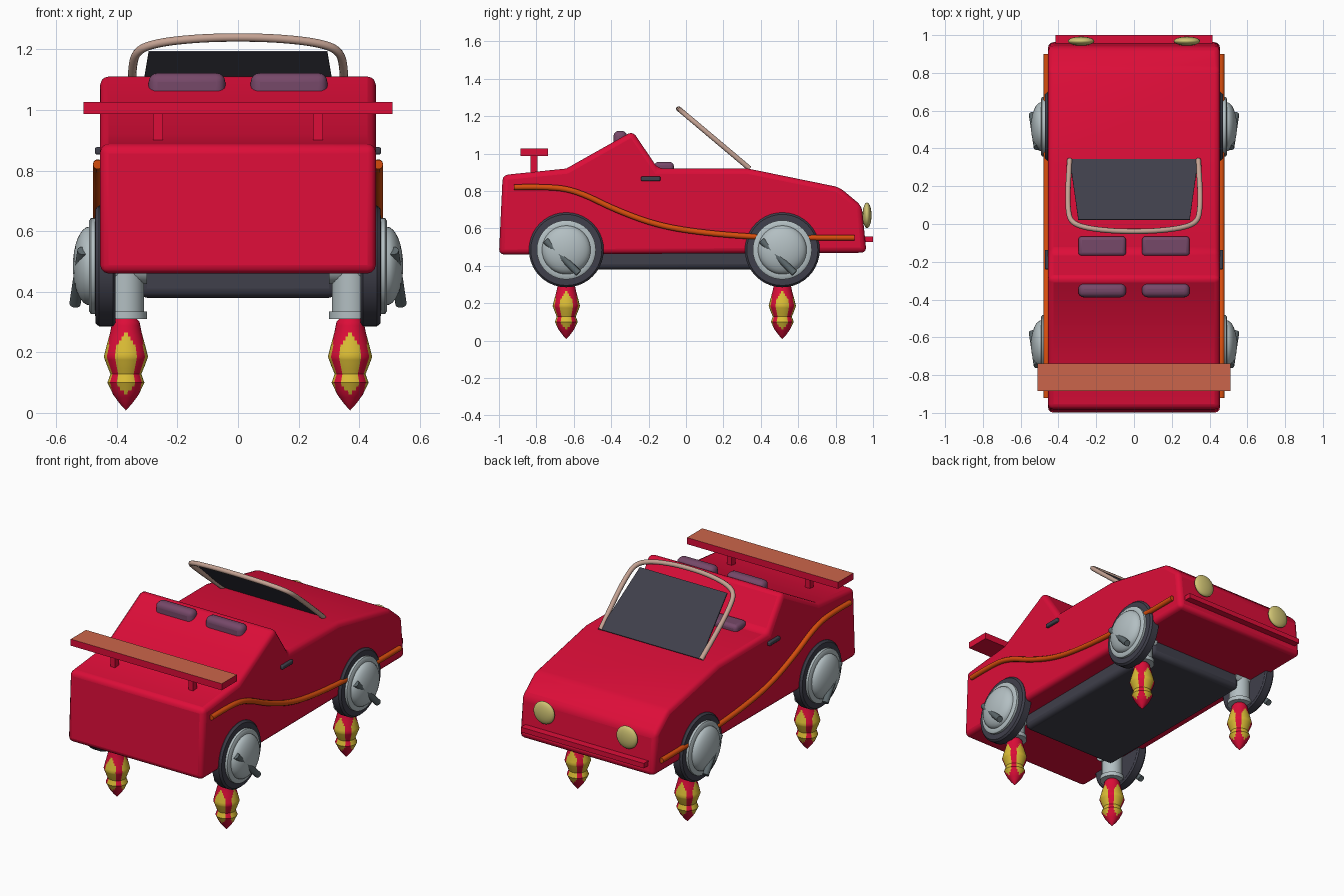
import bpy, bmesh, math
from mathutils import Vector, Matrix

cube = bpy.data.objects.get("Cube")
if cube:
    bpy.data.objects.remove(cube, do_unlink=True)


def material(name, r, g, b):
    m = bpy.data.materials.new(name)
    m.use_nodes = True
    m.diffuse_color = (r, g, b, 1)
    m.node_tree.nodes["Principled BSDF"].inputs["Base Color"].default_value = (r, g, b, 1)
    return m


red = material("red paint", .72, .004, .04)
orange = material("orange trim", .68, .075, .004)
copper = material("copper spoiler top", .6, .13, .07)
pink = material("pinkish frame", .55, .36, .29)
purple = material("purple seat", .18, .065, .14)
silver = material("silver", .45, .52, .54)
steel = material("dark steel", .11, .14, .15)
dark = material("charcoal", .05, .05, .07)
cream = material("pale lamp", .62, .54, .17)
yellow = material("flame yellow", .7, .5, .035)


def finish(name, bm, *mats, bevel=0, segments=3, angle=35):
    """Turn a bmesh into a shaded object, optionally with rounded edges."""
    bmesh.ops.remove_doubles(bm, verts=bm.verts, dist=1e-5)
    bmesh.ops.recalc_face_normals(bm, faces=bm.faces)
    mesh = bpy.data.meshes.new(name)
    bm.to_mesh(mesh)
    bm.free()
    ob = bpy.data.objects.new(name, mesh)
    bpy.context.collection.objects.link(ob)
    for m in mats:
        mesh.materials.append(m)
    if bevel:
        mod = ob.modifiers.new("rounded", "BEVEL")
        mod.width, mod.segments = bevel, segments
        mod.limit_method = "ANGLE"
        mod.angle_limit = math.radians(25)
    bpy.ops.object.select_all(action="DESELECT")
    ob.select_set(True)
    bpy.context.view_layer.objects.active = ob
    bpy.ops.object.shade_smooth_by_angle(angle=math.radians(angle))
    return ob


def box(name, x, y, z, *mats, bevel=0, segments=3):
    """Box from (low, high) ranges."""
    bm = bmesh.new()
    bmesh.ops.create_cube(bm, size=1)
    for v in bm.verts:
        v.co = [(r[0] + r[1]) / 2 + c * (r[1] - r[0]) for r, c in zip((x, y, z), v.co)]
    return finish(name, bm, *mats, bevel=bevel, segments=segments)


def prism(name, profile, direction, mat, **kw):
    """Extrude a flat outline."""
    bm = bmesh.new()
    face = bm.faces.new([bm.verts.new(p) for p in profile])
    new = bmesh.ops.extrude_face_region(bm, geom=[face])["geom"]
    moved = [g for g in new if isinstance(g, bmesh.types.BMVert)]
    bmesh.ops.translate(bm, verts=moved, vec=direction)
    return finish(name, bm, mat, **kw)


def lathe(profile, sides=40):
    """Surface of revolution around z from (radius, height) points."""
    bm = bmesh.new()
    rings = []
    for r, h in profile:
        rings.append([bm.verts.new((r * math.cos(i * math.tau / sides),
                                    r * math.sin(i * math.tau / sides), h)) for i in range(sides)])
    for a, b in zip(rings, rings[1:]):
        for i in range(sides):
            j = (i + 1) % sides
            bm.faces.new((a[i], a[j], b[j], b[i]))
    return bm


def tube(name, points, radius, mat, kind="NURBS"):
    curve = bpy.data.curves.new(name, "CURVE")
    curve.dimensions = "3D"
    curve.bevel_depth, curve.bevel_resolution = radius, 3
    curve.use_fill_caps = True
    s = curve.splines.new(kind)
    s.points.add(len(points) - 1)
    for p, co in zip(s.points, points):
        p.co = (*co, 1)
    if kind == "NURBS":
        s.order_u, s.use_endpoint_u, s.resolution_u = 3, True, 6
    curve.materials.append(mat)
    ob = bpy.data.objects.new(name, curve)
    bpy.context.collection.objects.link(ob)
    return ob


# Body shell and underbody
side = [(-1, .46), (-.98, .885), (-.64, .92), (-.285, 1.12), (-.15, .92), (.33, .92),
        (.82, .82), (.94, .72), (.965, .47)]
prism("body", [(-.455, y, z) for y, z in side], (.91, 0, 0), red, bevel=.028)
box("underbody", (-.33, .33), (-.6, .56), (.38, .52), dark, bevel=.03)
box("front_bumper", (-.415, .415), (.93, 1), (.528, .558), red)

# Spoiler with a differently coloured top face
wing = box("spoiler", (-.51, .51), (-.885, -.738), (.986, 1.026), red, copper)
for f in wing.data.polygons:
    f.material_index = int(f.normal.z > .5)


# Windscreen plane rises backwards from the bonnet
def screen(x, y):
    return Vector((x, y, .92 + (.34 - y) * .842))


half = [(.34, .34), (.35, .2), (.35, .08), (.335, .01), (.26, -.02), (.13, -.036)]
arch = half + [(0, -.04)] + [(-x, y) for x, y in reversed(half)]
tube("windscreen_frame", [screen(*p) for p in arch], .014, pink)
glass = [(.34, .34), (.295, .02), (-.295, .02), (-.34, .34)]
prism("windscreen_glass", [screen(*p) for p in glass], (0, .004, .005), dark)

# Exhaust flame outline, and wavy side trim path
flame = [(.02, .33), (.045, .30), (.052, .265), (.063, .225), (.073, .185), (.062, .155), (.051, .128),
         (.061, .1), (.042, .06), (.02, .03), (0, .008)]
trim = [(-.92, .82), (-.72, .825), (-.57, .795), (-.38, .7), (-.15, .615), (.1, .575),
        (.4, .552), (.65, .55), (.9, .55)]

for s, label in ((1, "left"), (-1, "right")):
    def span(a, b):
        return tuple(sorted((s * a, s * b)))

    tube(f"{label}_side_trim", [(s * .463, y, z) for y, z in trim], .016, orange)
    box(f"{label}_door_handle", span(.44, .472), (-.24, -.137), (.853, .877), dark, bevel=.006)
    box(f"{label}_spoiler_post", span(.248, .28), (-.832, -.795), (.88, .99), red)
    box(f"{label}_seat_cushion", span(.042, .295), (-.17, -.065), (.89, .955), purple, bevel=.02)
    box(f"{label}_seat_back", span(.042, .295), (-.388, -.315), (1.0, 1.122), purple, bevel=.03, segments=4)

    # Headlight
    bm = bmesh.new()
    bmesh.ops.create_uvsphere(bm, u_segments=24, v_segments=14, radius=1)
    bmesh.ops.transform(bm, matrix=Matrix.Translation((s * .28, .968, .67))
                        @ Matrix.Diagonal((.07, .024, .068, 1)), verts=bm.verts)
    finish(f"{label}_headlight", bm, cream, angle=60)

    for y, end in ((-.64, "rear"), (.515, "nose")):
        tag = f"{label}_{end}"
        to_side = Matrix.Translation((0, y, .485)) @ Matrix.Rotation(s * math.pi / 2, 4, "Y")

        # Tyre and hub, turned sideways
        bm = lathe([(0, .405), (.19, .405), (.2, .412), (.2, .458), (.19, .47), (.15, .472), (0, .472)])
        bmesh.ops.transform(bm, matrix=to_side, verts=bm.verts)
        finish(f"{tag}_tyre", bm, dark)
        bm = lathe([(.158, .46), (.158, .486), (.148, .492), (.13, .492)]
                   + [(.13 * math.cos(t * math.pi / 16), .49 + .055 * math.sin(t * math.pi / 16))
                      for t in range(9)])
        bmesh.ops.transform(bm, matrix=to_side, verts=bm.verts)
        finish(f"{tag}_hub", bm, silver)
        tube(f"{tag}_hub_lever", [(s * .512, y - .11, .535), (s * .538, y + .065, .36)], .019, steel, "POLY")

        # Axle and downward nozzle
        bm = lathe([(0, .3), (.06, .3), (.06, .41), (0, .41)], 24)
        bmesh.ops.transform(bm, matrix=to_side, verts=bm.verts)
        finish(f"{tag}_axle", bm, silver)
        bm = lathe([(0, .31), (.07, .31), (.07, .335), (.06, .335), (.06, .5), (0, .5)], 28)
        bmesh.ops.translate(bm, verts=bm.verts, vec=(s * .37, y, 0))
        finish(f"{tag}_nozzle", bm, silver)

        # Flame with yellow tongues on its four sides
        bm = lathe(flame, 48)
        bmesh.ops.subdivide_edges(bm, edges=[e for e in bm.edges if
                                  abs(e.verts[0].co.z - e.verts[1].co.z) > .01], cuts=2)
        for f in bm.faces:
            c = f.calc_center_median()
            off = math.atan2(c.y, c.x) % (math.pi / 2)
            off = min(off, math.pi / 2 - off)
            reach = min(.56, (.275 - c.z) * 9, (c.z - .055) * 16)
            f.material_index = int(off < reach)
        bmesh.ops.translate(bm, verts=bm.verts, vec=(s * .37, y, 0))
        finish(f"{tag}_flame", bm, red, yellow)
